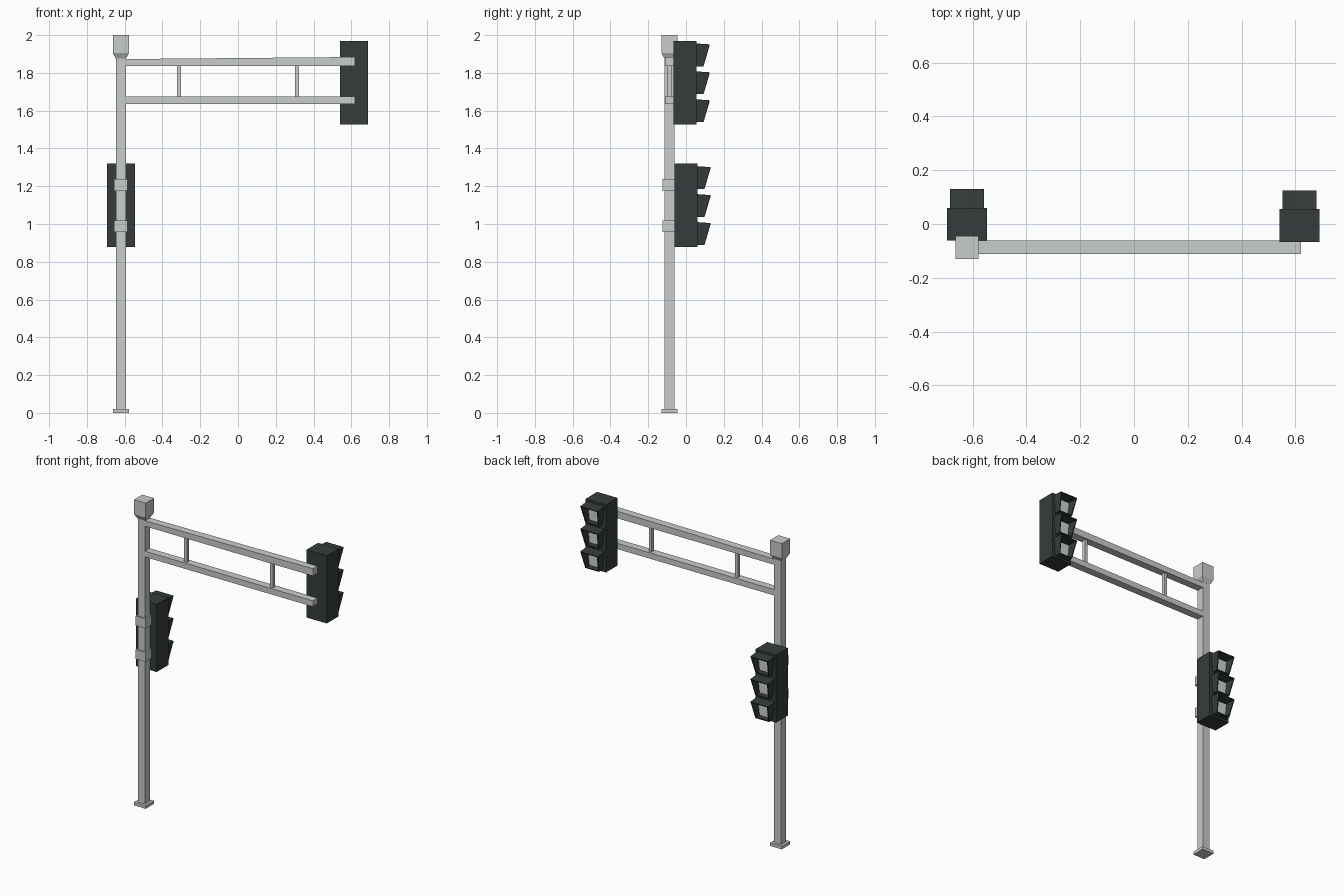
import bpy
import bmesh

cube = bpy.data.objects.get("Cube")
if cube:
    bpy.data.objects.remove(cube, do_unlink=True)


def material(name, rgb):
    m = bpy.data.materials.new(name)
    m.use_nodes = True
    m.diffuse_color = (*rgb, 1)
    m.node_tree.nodes["Principled BSDF"].inputs["Base Color"].default_value = (*rgb, 1)
    return m


STEEL = material("galvanised steel", (0.58, 0.61, 0.60))
DARK = material("dark housing", (0.036, 0.045, 0.045))
LENS = material("pale lens", (0.62, 0.64, 0.64))


def finish(name, bm, mat):
    bmesh.ops.recalc_face_normals(bm, faces=bm.faces)
    mesh = bpy.data.meshes.new(name)
    bm.to_mesh(mesh)
    bm.free()
    mesh.materials.append(mat)
    obj = bpy.data.objects.new(name, mesh)
    bpy.context.collection.objects.link(obj)
    return obj


def box(name, xs, ys, zs, mat, shape=None):
    """Box between limits; shape optionally moves each corner."""
    bm = bmesh.new()
    bmesh.ops.create_cube(bm, size=1)
    for v in bm.verts:
        corner = [lim[c > 0] for lim, c in zip((xs, ys, zs), v.co)]
        v.co = shape(*corner) if shape else corner
    return finish(name, bm, mat)


def around(c, half):
    return (c - half, c + half)


PX, PY = -0.62, -0.087      # pole axis

# Pole, foot and cap
box("pole", around(PX, 0.026), around(PY, 0.026), (0, 1.89), STEEL)
box("base_plate", around(PX, 0.043), around(PY, 0.043), (0, 0.02), STEEL)
box("cap", around(PX, 0.043), around(PY, 0.043), (1.905, 2.0), STEEL)


def narrow_bottom(x, y, z):
    k = 0.62 if z < 1.9 else 1
    return (PX + (x - PX) * k, PY + (y - PY) * k, z)


box("cap_neck", around(PX, 0.043), around(PY, 0.043), (1.875, 1.905), STEEL, narrow_bottom)

# Horizontal arm: upper beam grows slightly towards its free end
box("upper_beam", (PX, 0.62), around(PY, 0.025), (1.837, 1.873), STEEL,
    lambda x, y, z: (x, y, z + 0.011 if x > 0 and z > 1.85 else z))
box("lower_beam", (PX, 0.62), around(PY, 0.025), (1.636, 1.674), STEEL)
for side, x in (("right", -0.312), ("left", 0.312)):
    box(f"{side}_strut", around(x, 0.01), around(PY, 0.011), (1.67, 1.84), STEEL)

# Clamps holding the lower signal
for label, z in (("upper", 1.207), ("lower", 0.988)):
    box(f"{label}_clamp", around(PX, 0.036), (-0.124, -0.055), around(z, 0.031), STEEL)


def hood(name, cx, y, z):
    """Tapered open visor: wide top, narrow bottom, lip slanting back."""
    top, bottom, wall = z + 0.06, z - 0.061, 0.006
    bm = bmesh.new()

    def ring(inset, front):
        pts = []
        for sx, up in ((-1, 1), (1, 1), (1, 0), (-1, 0)):
            half = (0.063 if up else 0.049) - inset
            height = top - inset if up else bottom + inset
            depth = (0.07 if up else 0.038) if front else -0.002
            pts.append(bm.verts.new((cx + sx * half, y + depth,
                                     height - (0.005 if front and up else 0))))
        return pts

    rings = [ring(0, False), ring(0, True), ring(wall, True), ring(wall, False)]
    for a, b in zip(rings, rings[1:]):
        for i in range(4):
            j = (i + 1) % 4
            bm.faces.new((a[i], a[j], b[j], b[i]))
    finish(name, bm, DARK)


def lens(name, cx, y, z):
    box(name, around(cx, 0.054), (y - 0.002, y + 0.004), (z - 0.054, z + 0.044), LENS,
        lambda x, yy, zz: (cx + (x - cx) * (0.8 if zz < z else 1), yy, zz))


# Two three-lamp signals
for label, cx, cz, back in (("arm", 0.615, 1.748, -0.066), ("pole", PX, 1.098, -0.061)):
    front = back + 0.121
    box(f"{label}_signal_housing", around(cx, 0.074), (back, front),
        around(cz, 0.221), DARK)
    for n, place in enumerate(("bottom", "middle", "top")):
        z = cz + (n - 1) * 0.148
        hood(f"{label}_{place}_hood", cx, front, z)
        lens(f"{label}_{place}_lens", cx, front, z)
